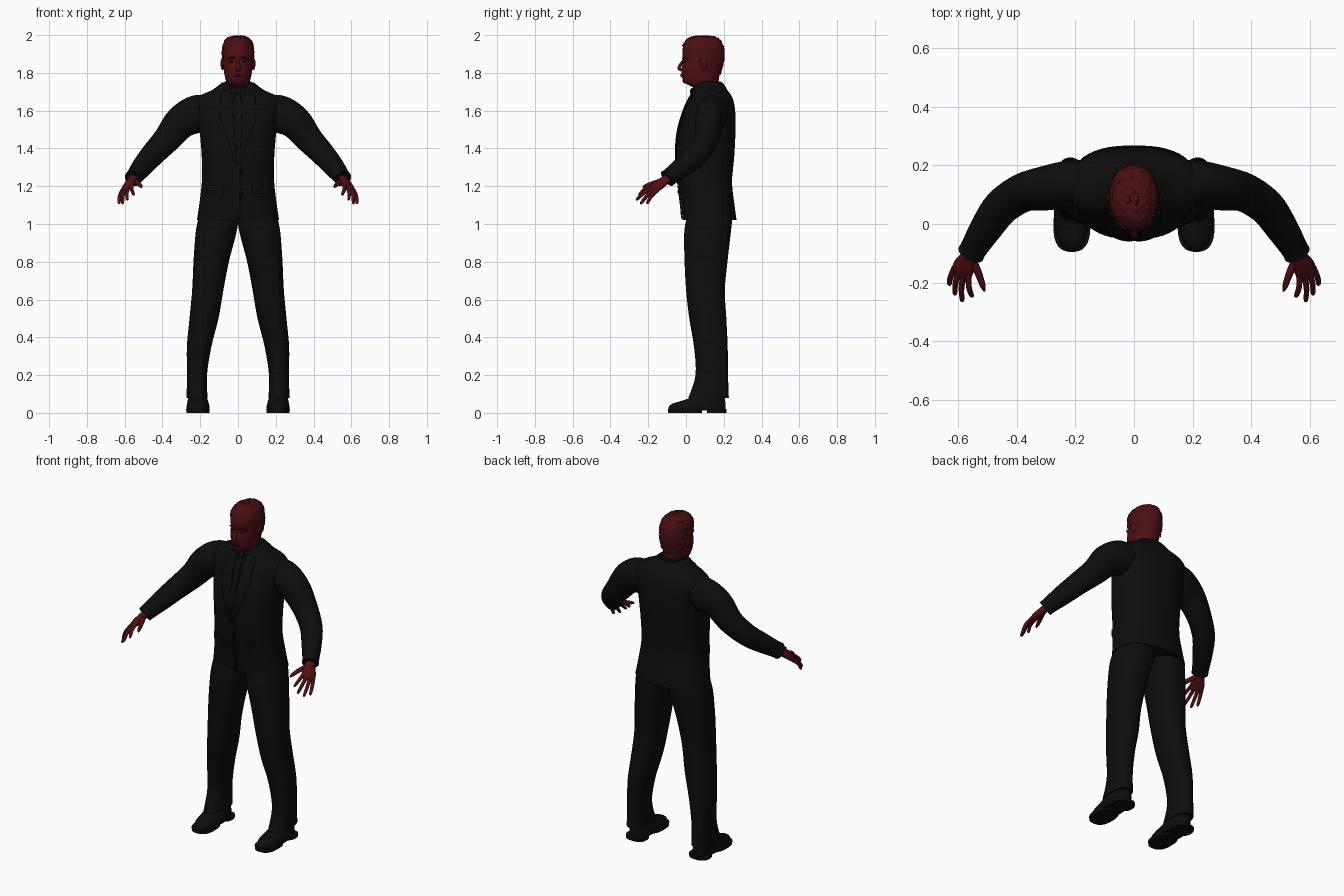
import bpy, bmesh, math, random
from mathutils import Vector, Matrix
from mathutils.bvhtree import BVHTree

random.seed(4)
if "Cube" in bpy.data.objects:
    bpy.data.objects.remove(bpy.data.objects["Cube"], do_unlink=True)


def material(name, colour):
    m = bpy.data.materials.new(name)
    m.use_nodes = True
    m.diffuse_color = (*colour, 1)
    bsdf = m.node_tree.nodes["Principled BSDF"]
    bsdf.inputs["Base Color"].default_value = (*colour, 1)
    bsdf.inputs["Roughness"].default_value = 0.8
    return m


SUIT = material("black cloth", (0.004, 0.004, 0.004))
SKIN = material("dark red skin", (0.08, 0.005, 0.006))
HAIR = material("dark red hair", (0.066, 0.005, 0.006))
EYE = material("dark eye", (0.015, 0.003, 0.003))


def finish(name, bm, mat, mirror=False):
    """Turn a bmesh into a smooth object, optionally mirrored across x."""
    bmesh.ops.recalc_face_normals(bm, faces=bm.faces)
    mesh = bpy.data.meshes.new(name)
    bm.to_mesh(mesh)
    bm.free()
    mesh.materials.append(mat)
    ob = bpy.data.objects.new(name, mesh)
    bpy.context.collection.objects.link(ob)
    bpy.ops.object.select_all(action='DESELECT')
    ob.select_set(True)
    bpy.context.view_layer.objects.active = ob
    bpy.ops.object.shade_smooth_by_angle(angle=math.radians(45))
    if mirror:
        mod = ob.modifiers.new("Mirror", 'MIRROR')
        mod.use_mirror_merge = False
    return ob


def smooth_rows(rows, steps):
    """Catmull-Rom interpolation through rows of numbers."""
    out = []
    last = len(rows) - 1
    for i in range(last):
        a, b, c, d = (rows[max(0, min(last, i + k))] for k in (-1, 0, 1, 2))
        for s in range(steps):
            t = s / steps
            out.append([q + t / 2 * (r - p + t * (2 * p - 5 * q + 4 * r - w
                        + t * (3 * (q - r) + w - p)))
                        for p, q, r, w in zip(a, b, c, d)])
    return out + [list(rows[last])]


def skin_rings(rings):
    bm = bmesh.new()
    loops = [[bm.verts.new(p) for p in ring] for ring in rings]
    n = len(loops[0])
    for lo, hi in zip(loops, loops[1:]):
        for i in range(n):
            bm.faces.new((lo[i], lo[(i + 1) % n], hi[(i + 1) % n], hi[i]))
    bm.faces.new(loops[0])
    bm.faces.new(loops[-1])
    return bm


def oval(centre, u, v, n, power):
    pts = []
    for i in range(n):
        a = 2 * math.pi * (i + 0.5) / n
        c, s = math.cos(a), math.sin(a)
        pts.append(centre + u * math.copysign(abs(c) ** (2 / power), c)
                   + v * math.copysign(abs(s) ** (2 / power), s))
    return pts


def stack(rows, n=32, power=2, steps=4):
    """Horizontal ovals from rows (z, centre x, half width, front y, back y)."""
    return skin_rings([oval(Vector((x, (f + b) / 2, z)), Vector((w, 0, 0)),
                            Vector((0, (b - f) / 2, 0)), n, power)
                       for z, x, w, f, b in smooth_rows(rows, steps)])


def tube(rows, side=(0, 1, 0), n=16, steps=4):
    """Tube from rows (x, y, z, side radius, other radius)."""
    rows = smooth_rows(rows, steps)
    pts = [Vector(r[:3]) for r in rows]
    rings = []
    for i, r in enumerate(rows):
        t = (pts[min(i + 1, len(pts) - 1)] - pts[max(i - 1, 0)]).normalized()
        u = Vector(side)
        u = (u - t * u.dot(t)).normalized()
        rings.append(oval(pts[i], u * r[3], t.cross(u) * r[4], n, 2))
    return skin_rings(rings)


def ball(name, centre, size, mat, mirror=False, tilt=0):
    bm = bmesh.new()
    bmesh.ops.create_uvsphere(bm, u_segments=20, v_segments=12, radius=1)
    bm.transform(Matrix.Translation(centre) @ Matrix.Rotation(tilt, 4, 'X')
                 @ Matrix.Diagonal((*size, 1)))
    return finish(name, bm, mat, mirror)


# Jacket body
jacket = stack([(1.02, 0, .218, -.018, .268), (1.1, 0, .206, -.025, .257),
                (1.22, 0, .192, -.04, .244), (1.35, 0, .192, -.052, .255),
                (1.48, 0, .202, -.044, .262), (1.58, 0, .215, -.018, .262),
                (1.645, 0, .223, .008, .253), (1.68, 0, .2, .028, .24),
                (1.705, 0, .145, .038, .222), (1.73, 0, .108, .045, .207),
                (1.75, 0, .085, .055, .193)], 48, 2.5)
jacket_tree = BVHTree.FromBMesh(jacket)
finish("jacket", jacket, SUIT)


def panel(name, corners, mirror=True, n=10):
    """Thin cloth plate laid on the jacket front; corners are (x, z)."""
    a, b, c, d = (Vector(p) for p in corners)
    bm = bmesh.new()
    grid = []
    for i in range(n + 1):
        row = []
        for j in range(n + 1):
            p = a.lerp(b, i / n).lerp(d.lerp(c, i / n), j / n)
            hit = jacket_tree.ray_cast(Vector((p.x, -1, p.y)), Vector((0, 1, 0)))[0]
            hit = hit or jacket_tree.find_nearest(Vector((p.x, 0, p.y)))[0]
            row.append(bm.verts.new(hit - Vector((0, .004, 0))))
        grid.append(row)
    for r, s in zip(grid, grid[1:]):
        for j in range(n):
            bm.faces.new((r[j], r[j + 1], s[j + 1], s[j]))
    ob = finish(name, bm, SUIT, mirror)
    mod = ob.modifiers.new("Thickness", 'SOLIDIFY')
    mod.thickness = .007
    mod.offset = 0


# Jacket and shirt front details
panel("lapels", [(.035, 1.715), (.09, 1.7), (.095, 1.56), (.004, 1.3)])
panel("tie", [(-.014, 1.69), (.014, 1.69), (.022, 1.4), (-.022, 1.4)], False)
panel("pocket_flaps", [(.075, 1.2), (.165, 1.205), (.168, 1.165), (.075, 1.16)])
panel("front_edge", [(-.006, 1.32), (.012, 1.32), (.012, 1.03), (-.006, 1.03)], False)
for z in (1.28, 1.17):
    ball("button", (.018, -.05 if z > 1.2 else -.04, z), (.009, .006, .009), SUIT)
ball("tie_knot", (0, .035, 1.7), (.018, .014, .02), SUIT)
finish("shirt_collar", stack([(1.69, 0, .098, .034, .205), (1.725, 0, .087, .038, .198),
                              (1.755, 0, .07, .055, .186)]), SUIT)

# Sleeves with a cuff
finish("sleeves", tube([(.12, .145, 1.595, .075, .075), (.21, .138, 1.585, .08, .1),
                        (.3, .122, 1.54, .076, .09), (.375, .108, 1.45, .066, .074),
                        (.45, .06, 1.37, .062, .064), (.505, -.015, 1.305, .055, .056),
                        (.545, -.08, 1.255, .047, .046), (.556, -.1, 1.24, .048, .046)],
                       n=24), SUIT, True)

# Trousers
finish("trouser_legs", stack([(.08, .217, .056, .012, .227), (.2, .217, .053, .05, .223),
                              (.35, .206, .065, .042, .221), (.5, .18, .077, .017, .214),
                              (.65, .16, .083, 0, .206), (.8, .142, .094, -.008, .22),
                              (.95, .117, .108, -.01, .237), (1.03, .104, .106, .002, .244),
                              (1.1, .1, .09, .02, .23)], 32, 2.3), SUIT, True)

# Shoes
finish("shoe_uppers", stack([(.012, .212, .058, -.09, .208), (.03, .212, .061, -.092, .21),
                             (.048, .212, .058, -.075, .21), (.062, .213, .055, -.03, .208),
                             (.08, .214, .05, .02, .205), (.11, .215, .045, .05, .2)],
                            power=2.3), SUIT, True)
for part, front, back in (("shoe_soles", -.095, .085), ("shoe_heels", .11, .215)):
    finish(part, stack([(0, .212, .061, front, back), (.02, .212, .063, front, back)],
                       power=2.6, steps=1), SUIT, True)

# Hands
SIDE = Vector((.8, .35, -.45)).normalized()
KNUCKLE = Vector((.593, -.172, 1.183))
finish("palms", tube([(.55, -.09, 1.247, .027, .022), (.566, -.118, 1.226, .031, .021),
                      (.58, -.147, 1.205, .04, .019), (*KNUCKLE, .037, .013),
                      (.596, -.178, 1.178, .026, .007)], SIDE), SKIN, True)
for name, shift, tip in (("index_fingers", -.03, (.553, -.25, 1.155)),
                         ("middle_fingers", -.01, (.587, -.265, 1.128)),
                         ("ring_fingers", .01, (.612, -.242, 1.107)),
                         ("little_fingers", .029, (.631, -.208, 1.108))):
    tip = Vector(tip)
    root = KNUCKLE + SIDE * shift + Vector((-.005, .012, .01))
    bend = root.lerp(tip, .5) + Vector((.005, -.004, .005))
    finish(name, tube([(*root, .011, .011), (*bend, .01, .01),
                       (*root.lerp(tip, .92), .008, .008), (*tip, .003, .003)],
                      SIDE, 10), SKIN, True)
finish("thumbs", tube([(.555, -.118, 1.228, .016, .016), (.532, -.165, 1.218, .013, .013),
                       (.516, -.21, 1.203, .01, .01), (.51, -.229, 1.194, .004, .004)],
                      SIDE, 10), SKIN, True)

# Head and neck
HEAD = [(1.66, 0, .066, .05, .182), (1.715, 0, .064, .046, .177), (1.735, 0, .061, .014, .174),
        (1.752, 0, .062, -.012, .173), (1.785, 0, .071, -.022, .177),
        (1.825, 0, .077, -.023, .187), (1.865, 0, .08, -.016, .196),
        (1.91, 0, .081, -.02, .198), (1.95, 0, .076, -.012, .191),
        (1.975, 0, .061, .008, .174), (1.988, 0, .038, .038, .144), (1.992, 0, .012, .075, .105)]
finish("head", stack(HEAD, 40, 2.1), SKIN)

# Short tousled hair as a shell above the hairline
hair = stack(HEAD, 40, 2.1, 6)
low = [f for f in hair.faces
       if f.calc_center_median().z < 1.935 - .85 * max(0, f.calc_center_median().y - .01)]
bmesh.ops.delete(hair, geom=low, context='FACES')
middle = Vector((0, .09, 1.86))
for v in hair.verts:
    out = (v.co - middle).normalized()
    v.co += out * random.uniform(.002, .008)
finish("hair", hair, HAIR)

# Face
finish("nose", tube([(0, -.012, 1.87, .006, .008), (0, -.028, 1.845, .008, .009),
                     (0, -.036, 1.826, .01, .014), (0, -.026, 1.812, .006, .012)],
                    (0, 1, 0), 12), SKIN)
finish("brows", tube([(.01, -.017, 1.876, .005, .004), (.032, -.012, 1.88, .006, .005),
                      (.058, .008, 1.873, .004, .003)], (0, 1, 0), 10), HAIR, True)
ball("eyes", (.031, -.004, 1.859), (.014, .009, .006), EYE, True)
for z, drop in ((1.79, .004), (1.782, .005)):
    finish("lip", tube([(-.024, -.014, z, .003, .002), (0, -.024, z, .006, drop),
                        (.024, -.014, z, .003, .002)], (0, 1, 0), 10), SKIN)
ball("chin", (0, -.004, 1.757), (.024, .014, .014), SKIN)
ball("ears", (.082, .092, 1.848), (.01, .02, .033), SKIN, True, .2)
ball("ear_hollows", (.089, .09, 1.85), (.005, .01, .018), HAIR, True, .2)
